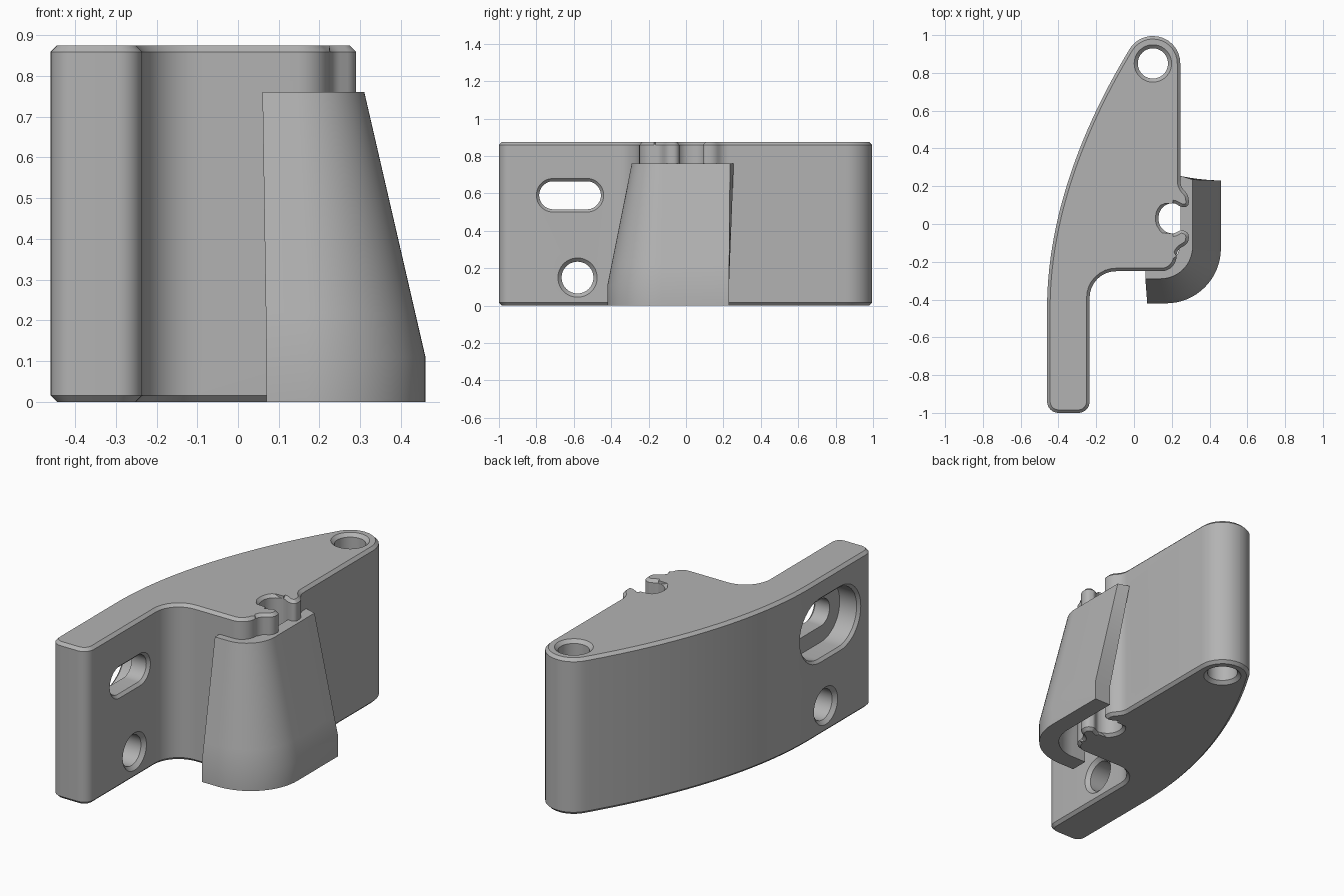
import bpy, bmesh
from math import sin, cos, pi, sqrt
from mathutils import Vector

if "Cube" in bpy.data.objects:
    bpy.data.objects.remove(bpy.data.objects["Cube"], do_unlink=True)

grey = bpy.data.materials.new("plain_grey")
grey.use_nodes = True
colour = (0.45, 0.45, 0.45, 1)
grey.diffuse_color = colour
grey.node_tree.nodes["Principled BSDF"].inputs["Base Color"].default_value = colour


def rounded(corners, steps=8):
    """Outline whose corners (x, y, trim in[, trim out]) become arcs."""
    out = []
    count = len(corners)
    for i, (x, y, *trim) in enumerate(corners):
        c = Vector((x, y))
        if trim[0] == 0:
            out.append(c)
            continue
        to_prev = (Vector(corners[i - 1][:2]) - c).normalized()
        to_next = (Vector(corners[(i + 1) % count][:2]) - c).normalized()
        a, b = c + to_prev * trim[0], c + to_next * trim[-1]
        w = sqrt(max(0.0, (1 - to_prev.dot(to_next)) / 2))
        n = steps * 3 if trim[0] > 0.5 else steps
        for k in range(n + 1):
            t = k / n
            f, g, h = (1 - t) ** 2, 2 * w * t * (1 - t), t * t
            out.append((a * f + c * g + b * h) / (f + g + h))
    return out


def finish(bm, name):
    bmesh.ops.recalc_face_normals(bm, faces=bm.faces)
    mesh = bpy.data.meshes.new(name)
    bm.to_mesh(mesh)
    bm.free()
    mesh.materials.append(grey)
    ob = bpy.data.objects.new(name, mesh)
    bpy.context.collection.objects.link(ob)
    return ob


def loft(name, rings):
    """Closed solid through rings with equal point counts."""
    bm = bmesh.new()
    loops = [[bm.verts.new(p) for p in ring] for ring in rings]
    n = len(loops[0])
    for lo, hi in zip(loops, loops[1:]):
        for i in range(n):
            j = (i + 1) % n
            bm.faces.new((lo[i], lo[j], hi[j], hi[i]))
    bm.faces.new(loops[0][::-1])
    bm.faces.new(loops[-1])
    return finish(bm, name)


def upright(cx, cy, profile, n=64):
    """Circular rings about a vertical axis from (radius, z) pairs."""
    return [[(cx + r * cos(2 * pi * i / n), cy + r * sin(2 * pi * i / n), z)
             for i in range(n)] for r, z in profile]


def sideways(cy, cz, half, profile, n=24):
    """Slot shaped rings along x from (radius, x, half straight length)."""
    rings = []
    for r, x, h in profile:
        ring = []
        for side in (1, -1):
            for i in range(n + 1):
                a = -pi / 2 + pi * i / n
                ring.append((x, cy + side * (h * half + r * cos(a)), cz + side * r * sin(a)))
        rings.append(ring)
    return rings


def cut(target, name, rings):
    cutter = loft(name, rings)
    cutter.hide_render = True
    mod = target.modifiers.new(name, "BOOLEAN")
    mod.operation, mod.solver, mod.object = "DIFFERENCE", "EXACT", cutter
    bpy.context.view_layer.objects.active = target
    bpy.ops.object.modifier_apply(modifier=name)
    bpy.data.objects.remove(cutter, do_unlink=True)


def smooth(ob, angle=0.5):
    bpy.ops.object.select_all(action="DESELECT")
    ob.select_set(True)
    bpy.context.view_layer.objects.active = ob
    bpy.ops.object.shade_smooth_by_angle(angle=angle)


# Main body outline: mounting arm, shoulder, snap notch, pivot head, curved back
HEIGHT = 0.875
outline = rounded([
    (-0.46, -1, 0.06), (-0.235, -1, 0.06), (-0.235, -0.25, 0.14),
    (0.225, -0.25, 0.08), (0.225, -0.14, 0.03), (0.29, -0.1, 0.025),
    (0.29, -0.045, 0.022), (0.25, -0.03, 0.012), (0.215, -0.05, 0.012),
    (0.13, -0.05, 0.075), (0.13, 0.11, 0.075), (0.215, 0.11, 0.012),
    (0.25, 0.09, 0.012), (0.29, 0.09, 0.022), (0.29, 0.15, 0.025),
    (0.245, 0.2, 0.03), (0.245, 0.995, 0.144), (0.018, 0.995, 0.081),
    (-0.46, 0.198, 0.82, 0.64),
])
bm = bmesh.new()
base = bm.faces.new([bm.verts.new((p.x, p.y, 0)) for p in outline])
top = bmesh.ops.extrude_face_region(bm, geom=[base], use_keep_orig=True)["geom"]
bmesh.ops.translate(bm, vec=(0, 0, HEIGHT),
                    verts=[v for v in top if isinstance(v, bmesh.types.BMVert)])
bmesh.ops.recalc_face_normals(bm, faces=bm.faces)
rims = [e for e in bm.edges if abs(e.verts[0].co.z - e.verts[1].co.z) < 0.001]
bmesh.ops.bevel(bm, geom=rims, offset=0.016, segments=1, affect="EDGES", clamp_overlap=False)
body = finish(bm, "body")

# Pivot hole through the head
cut(body, "pivot_hole", upright(0.1, 0.85, [
    (0.12, -0.02), (0.08, 0.018), (0.08, HEIGHT - 0.018), (0.12, HEIGHT + 0.02)]))

# Round pocket behind the lever, with undercut grooves
cut(body, "lever_pocket", upright(0.26, -0.04, [
    (0.374, 0.088), (0.325, 0.107), (0.325, 0.43), (0.374, 0.455),
    (0.302, 0.456), (0.302, 0.768), (0.36, 0.788)]))

# Screw hole and long slot through the arm, the slot counterbored at the back
cut(body, "screw_hole", sideways(-0.58, 0.15, 0, [
    (0.125, -0.215, 0), (0.085, -0.255, 0), (0.085, -0.44, 0), (0.125, -0.48, 0)]))
cut(body, "screw_slot", sideways(-0.62, 0.59, 0.09, [
    (0.11, -0.215, 1), (0.075, -0.25, 1), (0.075, -0.5, 1)]))
cut(body, "slot_counterbore", sideways(-0.62, 0.59, 0.09, [
    (0.165, -0.34, 1), (0.165, -0.445, 1), (0.19, -0.47, 1)]))
smooth(body)

# Hooked lever: a curved strip, upright at the foot and tapering to the tip
foot = rounded([(0.07, -0.42, 0), (0.46, -0.42, 0.29), (0.46, 0.23, 0),
                (0.36, 0.23, 0), (0.36, -0.32, 0.2), (0.07, -0.32, 0)], 16)
tip = rounded([(0.06, -0.29, 0), (0.31, -0.29, 0.17), (0.31, 0.235, 0),
               (0.245, 0.255, 0), (0.245, -0.22, 0.12), (0.06, -0.22, 0)], 16)
rings = [[(p.x, p.y, 0) for p in foot]]
for k in range(7):
    t = k / 6
    rings.append([(*a.lerp(b, t), 0.11 + 0.65 * t) for a, b in zip(foot, tip)])
lever = loft("lever", rings)
smooth(lever)
